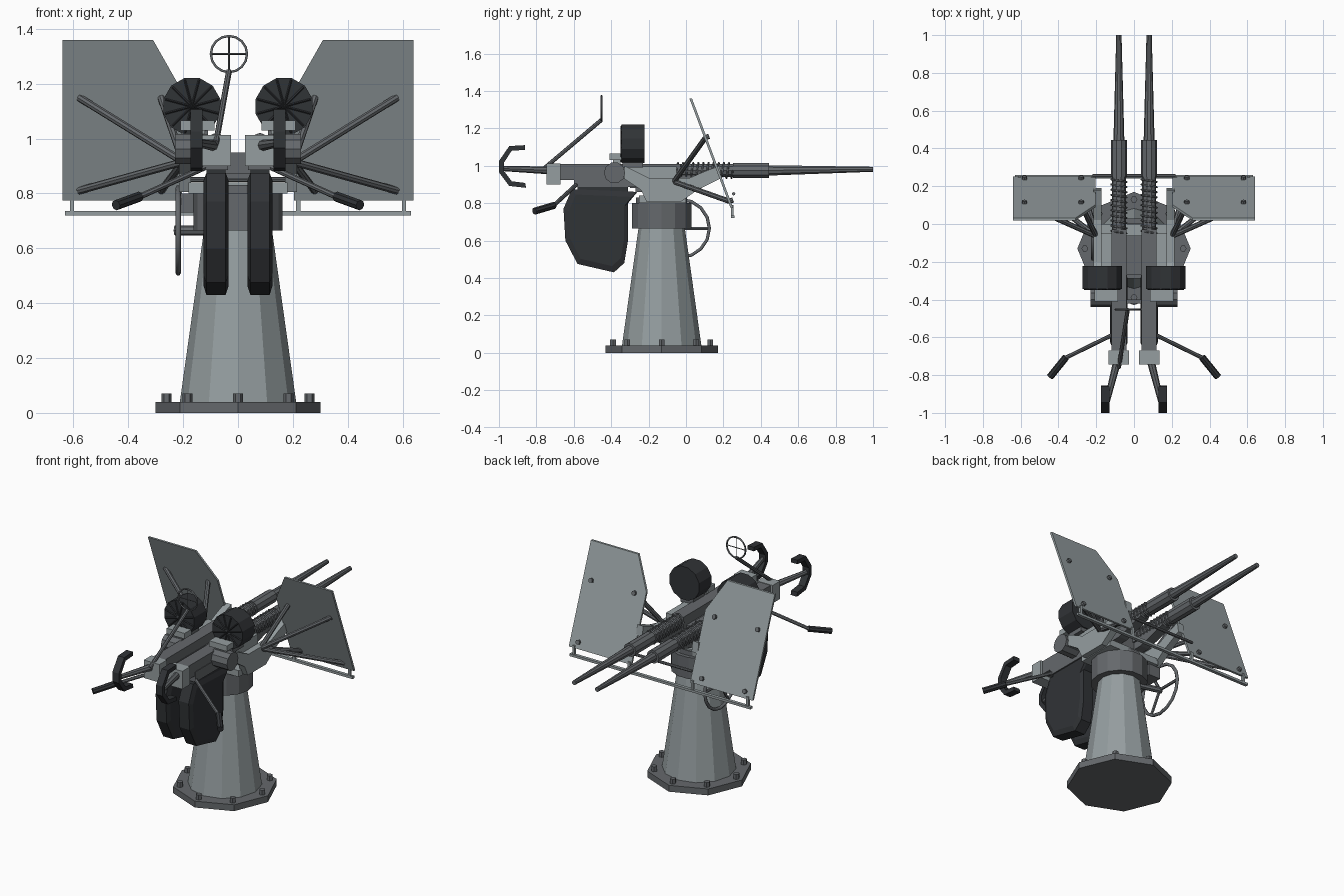
import bpy, bmesh
from math import pi, sin, cos
from mathutils import Vector

if "Cube" in bpy.data.objects:
    bpy.data.objects.remove(bpy.data.objects["Cube"])


def material(name, c):
    m = bpy.data.materials.new(name)
    m.diffuse_color = (*c, 1)
    m.use_nodes = True
    m.node_tree.nodes["Principled BSDF"].inputs["Base Color"].default_value = m.diffuse_color
    return m


PAINT = material("grey_paint", (0.30, 0.34, 0.35))
STEEL = material("gun_steel", (0.13, 0.14, 0.15))
BLACK = material("black", (0.03, 0.033, 0.037))


def finish(name, bm, mat):
    bmesh.ops.recalc_face_normals(bm, faces=bm.faces)
    me = bpy.data.meshes.new(name)
    bm.to_mesh(me)
    bm.free()
    me.materials.append(mat)
    ob = bpy.data.objects.new(name, me)
    bpy.context.collection.objects.link(ob)
    return ob


def loft(name, rings, mat):
    """Skin a list of equal-length point rings and cap both ends."""
    bm = bmesh.new()
    vs = [[bm.verts.new(p) for p in r] for r in rings]
    n = len(vs[0])
    for a, b in zip(vs, vs[1:]):
        for i in range(n):
            bm.faces.new((a[i], a[(i + 1) % n], b[(i + 1) % n], b[i]))
    bm.faces.new(vs[0])
    bm.faces.new(vs[-1])
    return finish(name, bm, mat)


def side_prism(name, pts, x0, x1, mat):
    return loft(name, [[(x, y, z) for y, z in pts] for x in (x0, x1)], mat)


def box(name, lo, hi, mat):
    (x0, y0, z0), (x1, y1, z1) = lo, hi
    return side_prism(name, [(y0, z0), (y1, z0), (y1, z1), (y0, z1)], x0, x1, mat)


def rod(name, p, q, r1, r2=None, n=8, mat=STEEL, turn=0.0):
    r2 = r1 if r2 is None else r2
    p, q = Vector(p), Vector(q)
    d = (q - p).normalized()
    u = d.cross(Vector((0, 0, 1)) if abs(d.z) < 0.9 else Vector((0, 1, 0))).normalized()
    v = d.cross(u)
    ring = lambda c, r: [c + r * (cos(2 * pi * i / n + turn) * u + sin(2 * pi * i / n + turn) * v) for i in range(n)]
    return loft(name, [ring(p, r1), ring(q, r2)], mat)


def tube(name, pts, r, cyclic=False):
    """Thin bent wire along a list of points."""
    cu = bpy.data.curves.new(name, 'CURVE')
    cu.dimensions = '3D'
    cu.bevel_depth, cu.bevel_resolution = r, 1
    sp = cu.splines.new('POLY')
    sp.points.add(len(pts) - 1)
    for a, b in zip(sp.points, pts):
        a.co = (*b, 1)
    sp.use_cyclic_u = cyclic
    cu.materials.append(STEEL)
    ob = bpy.data.objects.new(name, cu)
    bpy.context.collection.objects.link(ob)
    return ob


# pedestal: octagonal base, bolts, tapered column, collar
C = -0.13
rod("base_plate", (0, C, 0), (0, C, 0.04), 0.3, n=8, mat=STEEL)
for i in range(8):
    a = i * pi / 4
    x, y = 0.26 * cos(a), C + 0.26 * sin(a)
    rod("base_bolt", (x, y, 0.04), (x, y, 0.07), 0.018, n=6)
rod("pedestal", (0, C, 0.04), (0, C, 0.68), 0.212, 0.122, n=12, mat=PAINT)
rod("collar", (0, C, 0.665), (0, C, 0.8), 0.163, n=14, mat=STEEL)
rod("turntable", (0, C, 0.8), (0, C, 0.83), 0.14, n=14, mat=STEEL)

# carriage between the guns
box("carriage_floor", (-0.18, -0.25, 0.8), (0.18, 0.0, 0.84), PAINT)
box("cradle_link", (-0.05, -0.27, 0.86), (0.05, -0.06, 0.95), STEEL)
box("rear_link", (-0.1, -0.42, 0.855), (0.1, -0.4, 0.872), STEEL)

# elevation handwheel on the left side
HX, HY, HZ, HR = -0.218, -0.03, 0.665, 0.155
tube("handwheel_rim", [(HX, HY + HR * cos(i * pi / 8), HZ + HR * sin(i * pi / 8)) for i in range(16)], 0.01, True)
for i in range(3):
    a = i * 2 * pi / 3
    rod("handwheel_spoke", (HX, HY, HZ), (HX, HY + HR * cos(a), HZ + HR * sin(a)), 0.009, n=6)
rod("handwheel_shaft", (HX - 0.012, HY, HZ), (-0.08, HY - 0.04, HZ), 0.018)
box("handwheel_gearbox", (-0.21, -0.13, 0.73), (-0.13, -0.02, 0.8), STEEL)

# ring sight on a slanted stalk
SX, SY, SZ, SR = -0.033, -0.452, 1.308, 0.066
tube("sight_ring", [(SX + SR * cos(i * pi / 8), SY, SZ + SR * sin(i * pi / 8)) for i in range(16)], 0.005, True)
rod("sight_wire_x", (SX - SR, SY, SZ), (SX + SR, SY, SZ), 0.003, n=4)
rod("sight_wire_z", (SX, SY, SZ - SR), (SX, SY, SZ + SR), 0.003, n=4)
rod("sight_stalk", (-0.08, -0.76, 0.985), (-0.033, SY, 1.245), 0.011)

# rail carrying the shields
box("shield_rail", (-0.63, 0.24, 0.72), (0.63, 0.26, 0.735), PAINT)
rod("shield_cross_tube", (-0.22, 0.255, 0.85), (0.22, 0.255, 0.85), 0.009)


def shield_y(z):
    return 0.025 + (1.36 - z) * 0.376


for s in (-1, 1):
    g = 0.08 * s
    gz = 0.975

    # gun: receiver, rear block, recoil spring, jacket, barrel
    box("receiver", (g - 0.04, -0.68, 0.925), (g + 0.04, -0.03, 1.01), STEEL)
    box("receiver_body", (g - 0.043, -0.6, 0.885), (g + 0.043, -0.25, 0.95), STEEL)
    box("rear_block", (g - 0.054, -0.745, 0.9), (g + 0.054, -0.67, 1.013), PAINT)
    rod("spring_tube", (g, -0.05, gz), (g, 0.27, gz), 0.037, n=10)
    tube("recoil_spring", [(g + 0.041 * cos(i * pi / 4), -0.05 + 0.3 * i / 88, gz + 0.041 * sin(i * pi / 4)) for i in range(89)], 0.005)
    rod("barrel_jacket", (g, 0.25, gz), (g, 0.445, gz), 0.042, n=10)
    rod("barrel", (g, 0.44, gz), (g, 1.0, gz + 0.006), 0.029, 0.014, n=10)
    side_prism("cradle", [(-0.3, 0.88), (0.0, 0.88), (0.19, 0.935), (0.19, 0.95), (-0.3, 0.95)], g - 0.03, g + 0.03, STEEL)

    # mount arm, inner plate and trunnion
    arm = [(-0.33, 1.0), (-0.33, 0.93), (-0.24, 0.87), (-0.21, 0.805), (-0.03, 0.805),
           (0.06, 0.87), (0.19, 0.935), (0.18, 1.0), (0.1, 0.97), (0.02, 0.935), (-0.2, 0.935)]
    side_prism("mount_arm", arm, 0.172 * s, 0.215 * s, PAINT)
    box("feed_plate", (0.118 * s, -0.4, 0.93), (0.175 * s, -0.05, 0.995), PAINT)
    rod("trunnion", (0.11 * s, -0.382, 0.962), (0.23 * s, -0.382, 0.962), 0.057, n=10, mat=STEEL)

    # ammunition drum with raised radial ribs
    D = Vector((0.168 * s, -0.345, 1.117))
    rod("ammo_drum", D, D + Vector((0, 0.122, 0)), 0.107, n=12, mat=BLACK, turn=pi / 12)
    for i in range(12):
        a = (i + 0.5) * pi / 6
        rod("drum_rib", D, D + Vector((0.1 * cos(a), 0, 0.1 * sin(a))), 0.004, n=4, mat=BLACK)
    box("feed_block", (0.11 * s, -0.34, 0.99), (0.2 * s, -0.23, 1.03), STEEL)
    box("drum_catch", (0.085 * s, -0.41, 1.03), (0.21 * s, -0.34, 1.065), PAINT)
    box("catch_post", (0.12 * s, -0.39, 0.98), (0.175 * s, -0.35, 1.04), PAINT)

    # spent case bag, narrower along its edge
    bag = [(-0.61, 0.875), (-0.26, 0.86), (-0.31, 0.8), (-0.31, 0.6), (-0.33, 0.48),
           (-0.385, 0.43), (-0.58, 0.475), (-0.645, 0.6), (-0.655, 0.77)]
    rings = []
    for dx, k in ((-0.04, 0.93), (-0.046, 0.82)[::1], (0.046, 0.82), (0.04, 0.93)):
        rings.append((dx, k))
    rings = [(-0.046, 0.86), (-0.035, 1.0), (0.035, 1.0), (0.046, 0.86)]
    loft("case_bag", [[(g + dx, -0.46 + (y + 0.46) * k, 0.67 + (z - 0.67) * k) for y, z in bag] for dx, k in rings], BLACK)
    box("bag_chute", (g - 0.035, -0.58, 0.84), (g + 0.035, -0.31, 0.9), BLACK)

    # shoulder rest: arm and padded C
    rod("shoulder_arm", (0.09 * s, -0.73, 0.975), (0.152 * s, -0.975, 0.985), 0.021, 0.014)
    outer = [(-0.86, 1.11), (-0.945, 1.105), (-1.0, 1.025), (-1.0, 0.965), (-0.945, 0.892), (-0.855, 0.882)]
    inner = [(-0.86, 0.908), (-0.932, 0.917), (-0.974, 0.973), (-0.974, 1.016), (-0.932, 1.08), (-0.86, 1.085)]
    side_prism("shoulder_rest", outer + inner, 0.13 * s, 0.174 * s, BLACK)

    # hand grip
    rod("grip_rod", (0.11 * s, -0.585, 0.9), (0.365 * s, -0.71, 0.785), 0.011)
    rod("hand_grip", (0.36 * s, -0.705, 0.788), (0.445 * s, -0.81, 0.757), 0.019, n=8, mat=BLACK)

    # sloping shield with clipped inner corner
    plate = [(0.64, 0.775), (0.64, 1.36), (0.31, 1.36), (0.205, 1.175), (0.205, 0.775)]
    loft("shield", [[(x * s, shield_y(z) + t, z) for x, z in plate] for t in (-0.007, 0.007)], PAINT)
    for x in (0.22, 0.605):
        box("rail_stub", ((x - 0.008) * s, 0.24, 0.73), ((x + 0.008) * s, 0.255, 0.79), PAINT)

    # struts from the arm to each shield bolt
    for x in (0.28, 0.58):
        for z in (1.15, 0.81):
            y = shield_y(z)
            rod("shield_strut", (0.2 * s, -0.065, 0.915), (x * s, y, z), 0.014, n=8)
            rod("shield_bolt", (x * s, y, z), (x * s, y + 0.02, z + 0.0075), 0.014, n=8)
